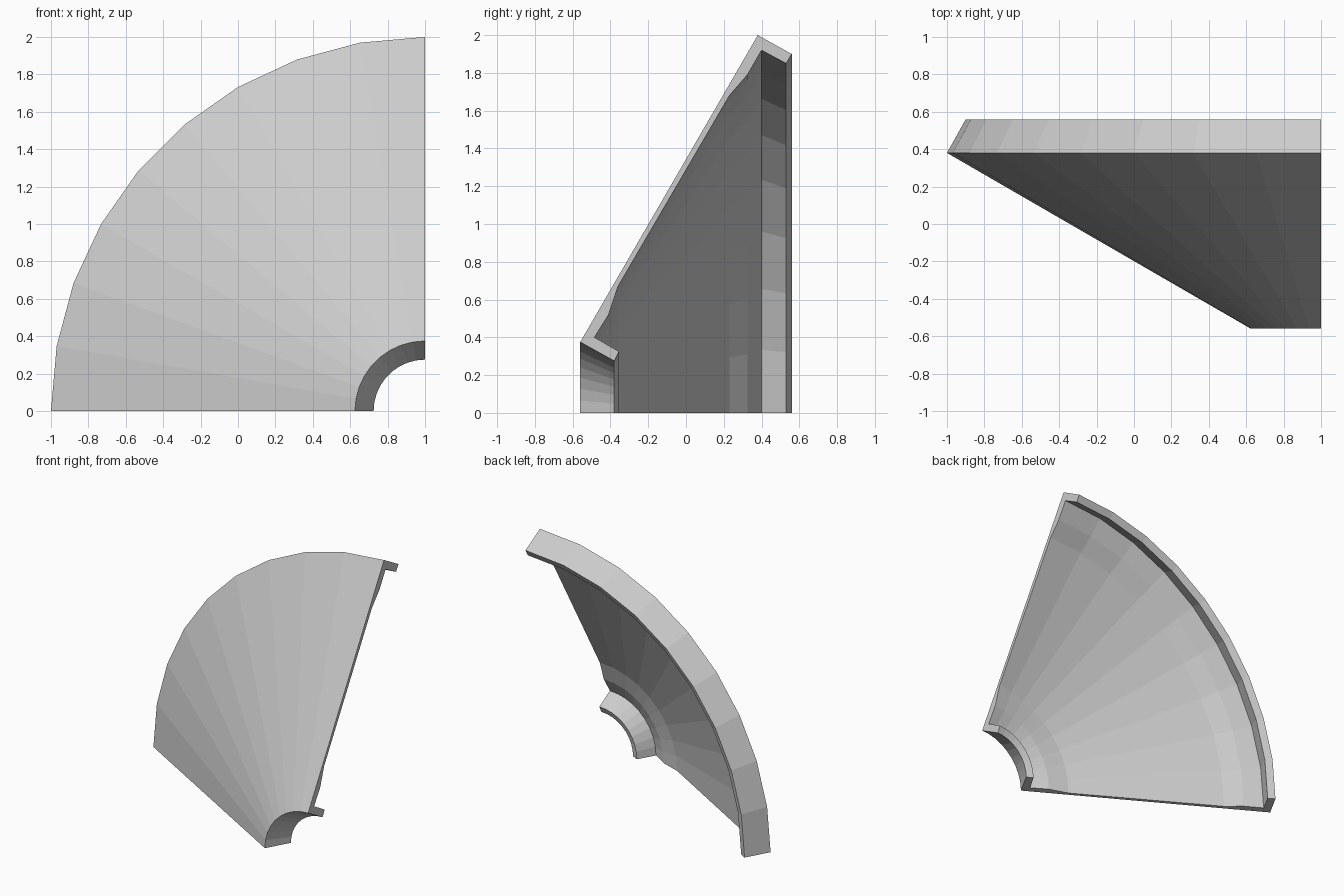
import bpy, bmesh
from math import cos, sin, pi

if "Cube" in bpy.data.objects:
    bpy.data.objects.remove(bpy.data.objects["Cube"])

# Cross-section of the panel as (radius, y): thin cone wall, thickened and lipped at both edges
PROFILE = [
    (0.375, -0.56), (2.00, 0.38),                 # outer cone face
    (1.90, 0.56), (1.85, 0.53), (1.92, 0.40),     # outer rim lip
    (1.79, 0.325), (1.68, 0.23),                  # taper to thin wall
    (0.67, -0.36), (0.52, -0.41), (0.40, -0.485), # taper back to thick edge
    (0.325, -0.355), (0.275, -0.38),              # inner rim lip
]
STEPS = 9  # 10 degree facets over a quarter turn

bm = bmesh.new()

# Sweep the section around the axis at x = 1, z = 0
rings = []
for i in range(STEPS + 1):
    a = i / STEPS * pi / 2
    rings.append([bm.verts.new((1 - r * cos(a), y, r * sin(a))) for r, y in PROFILE])
n = len(PROFILE)
for a, b in zip(rings, rings[1:]):
    for j in range(n):
        k = (j + 1) % n
        bm.faces.new((a[j], a[k], b[k], b[j]))

# Flat end faces
bm.faces.new(rings[0][::-1])
bm.faces.new(rings[-1])
bmesh.ops.recalc_face_normals(bm, faces=bm.faces)

mesh = bpy.data.meshes.new("quarter_cone_panel")
bm.to_mesh(mesh)
bm.free()
panel = bpy.data.objects.new("quarter_cone_panel", mesh)
bpy.context.collection.objects.link(panel)
